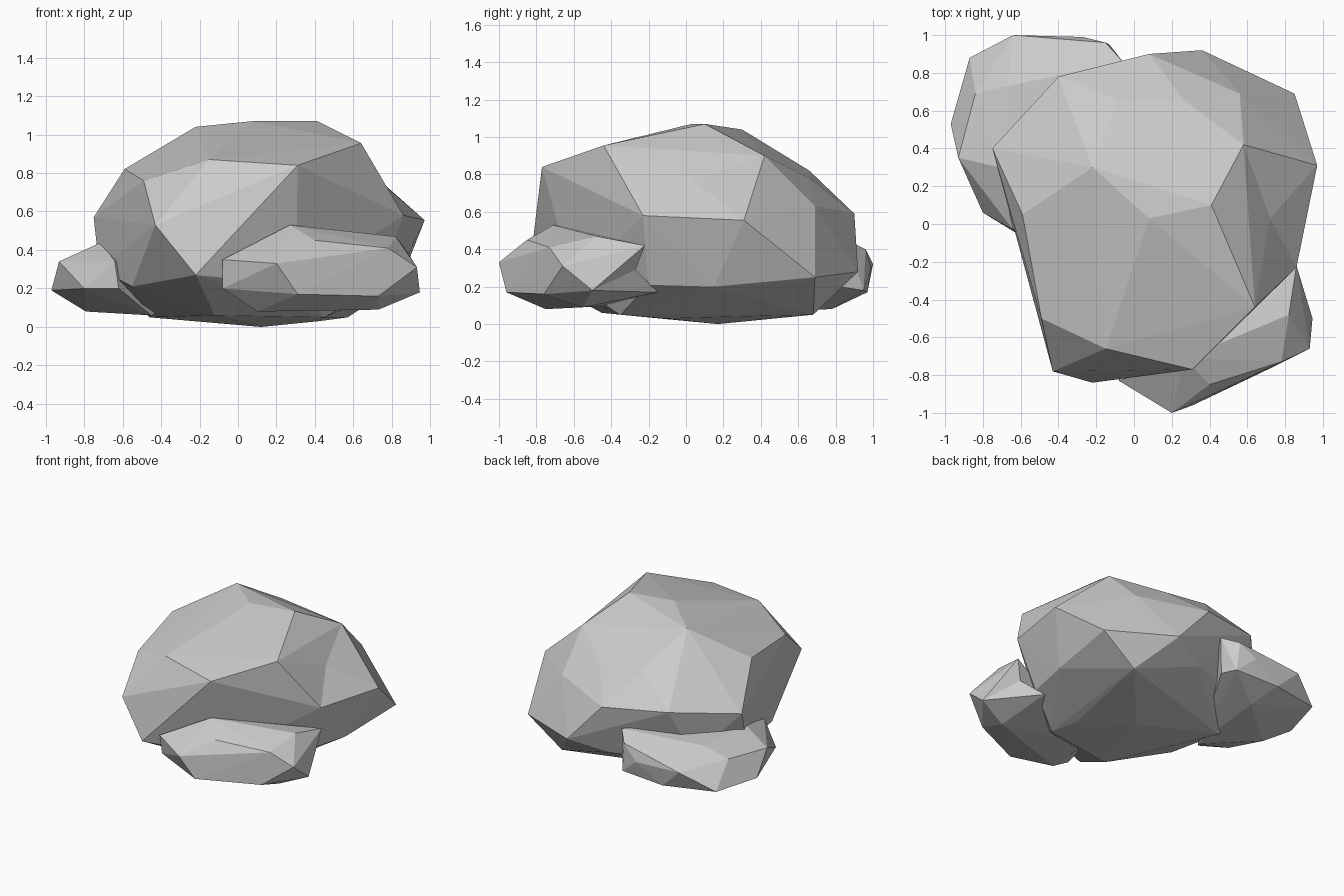
import bpy, bmesh
from mathutils import Vector


def rock(name, corners, dents=()):
    """Chiselled stone: the faceted hull around a few corner points.
    Each dent (a, b, p) splits the hull edge a-b and pushes the split to p."""
    bm = bmesh.new()
    for c in corners:
        bm.verts.new(c)
    res = bmesh.ops.convex_hull(bm, input=bm.verts)
    junk = {g for g in res["geom_interior"] + res["geom_unused"]
            if isinstance(g, bmesh.types.BMVert)}
    bmesh.ops.delete(bm, geom=list(junk), context='VERTS')
    for a, b, p in dents:
        mid = (Vector(a) + Vector(b)) / 2
        for e in list(bm.edges):
            if ((e.verts[0].co + e.verts[1].co) / 2 - mid).length < 1e-4:
                out = bmesh.ops.subdivide_edges(bm, edges=[e], cuts=1)
                for g in out["geom_inner"]:
                    if isinstance(g, bmesh.types.BMVert):
                        g.co = p
                bmesh.ops.triangulate(bm, faces=bm.faces)
                break
    bmesh.ops.recalc_face_normals(bm, faces=bm.faces)
    mesh = bpy.data.meshes.new(name)
    bm.to_mesh(mesh)
    bm.free()
    obj = bpy.data.objects.new(name, mesh)
    bpy.context.collection.objects.link(obj)
    return obj


# Large boulder: crown, shoulder, waist and underside
crown = [(-.22, .30, 1.04), (.08, .03, 1.07), (.41, .10, 1.07), (.58, .42, .90),
         (.56, .69, .63), (.26, .66, .78), (-.09, .66, .82)]
shoulder = [(-.59, .05, .82), (-.49, -.50, .76), (-.15, -.66, .87),
            (.31, -.77, .84), (.64, -.44, .955)]
waist = [(-.75, .40, .57), (-.43, -.78, .53), (-.22, -.84, .27), (.86, -.23, .58),
         (.97, .31, .555), (.85, .69, .25), (.36, .92, .28), (.08, .90, .59),
         (-.40, .78, .63)]
underside = [(.80, .15, .20), (.72, -.20, .21), (.30, -.60, .22), (-.72, .30, .30),
             (-.55, -.25, .21), (-.48, .60, .25), (.08, .79, .20), (.57, .68, .05),
             (.12, .17, 0), (.42, -.12, .03), (.45, -.35, .05), (-.46, .36, .05),
             (-.12, -.45, .06)]
rock("large_boulder", crown + shoulder + waist + underside,
     [((.64, -.44, .955), (.97, .31, .555), (.72, .03, .77))])

# Low slab at the front right
rock("front_right_stone", [
    (.20, -1.0, .33), (.40, -.85, .45), (.31, -.96, .17), (.78, -.73, .41),
    (.93, -.66, .31), (.945, -.50, .18), (.73, -.76, .16), (.27, -.71, .53),
    (.82, -.48, .47), (.86, -.22, .42), (-.08, -.83, .35), (-.08, -.80, .20),
    (.73, -.55, .09), (.10, -.75, .08), (.90, -.39, .27), (.68, -.15, .17),
    (.10, -.40, .10)],
    [((.86, -.22, .42), (.68, -.15, .17), (.80, -.27, .29))])

# Low slab at the back left
rock("back_left_stone", [
    (-.64, 1.0, .32), (-.87, .88, .19), (-.84, .69, .36), (-.97, .53, .19),
    (-.93, .35, .34), (-.80, .06, .20), (-.62, -.05, .20), (-.64, -.03, .34),
    (-.71, .30, .44), (-.67, .73, .43), (-.27, .99, .30), (-.15, .96, .40),
    (-.06, .86, .45), (-.13, .95, .18), (-.48, .97, .17), (-.79, .45, .08),
    (-.40, .78, .08), (-.45, .15, .06), (-.10, .82, .20)])
